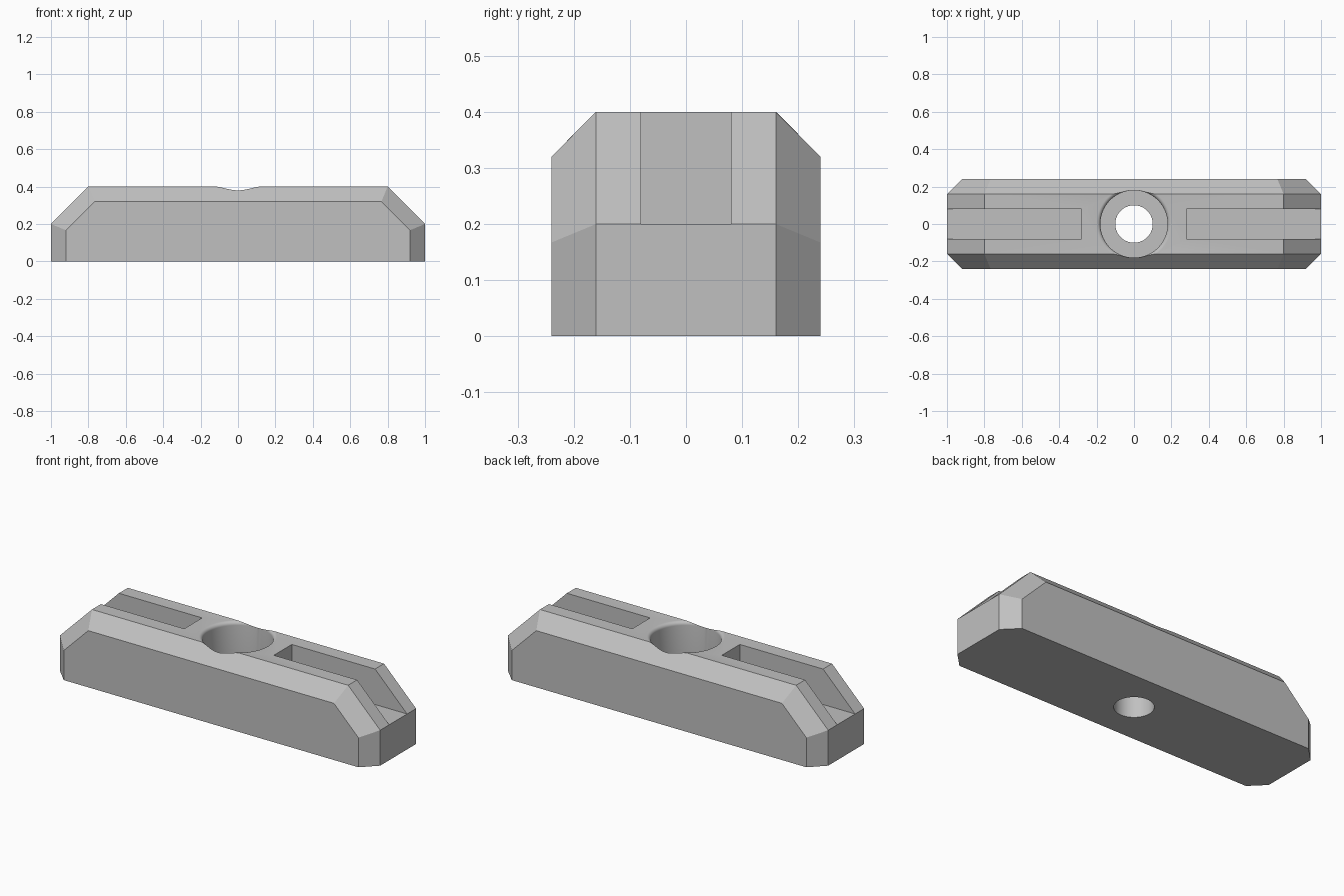
import bpy, bmesh
from math import sin, cos, pi, radians, sqrt

cube = bpy.data.objects.get("Cube")
if cube:
    bpy.data.objects.remove(cube, do_unlink=True)

grey = bpy.data.materials.new("light_grey")
grey.use_nodes = True
colour = (0.53, 0.53, 0.53, 1)
grey.diffuse_color = colour
grey.node_tree.nodes["Principled BSDF"].inputs["Base Color"].default_value = colour


def loft(name, rings, closed=False):
    """Skin equal rings of points; cap the ends unless the loft is closed."""
    bm = bmesh.new()
    loops = [[bm.verts.new(p) for p in ring] for ring in rings]
    n = len(loops[0])
    for a, b in zip(loops, loops[1:]):
        for i in range(n):
            j = (i + 1) % n
            bm.faces.new((a[i], a[j], b[j], b[i]))
    bm.faces.new(loops[0])
    bm.faces.new(loops[-1])
    bmesh.ops.recalc_face_normals(bm, faces=bm.faces)
    mesh = bpy.data.meshes.new(name)
    bm.to_mesh(mesh)
    bm.free()
    mesh.materials.append(grey)
    obj = bpy.data.objects.new(name, mesh)
    bpy.context.collection.objects.link(obj)
    return obj


def side_profile(y, inset):
    """Bar outline with sloped ends, inset on every edge but the base."""
    x, top = 1 - inset, 0.4 - inset
    slope = 1.2 - inset * sqrt(2)
    half = [(x, 0), (x, slope - x), (slope - top, top)]
    return [(px, y, z) for px, z in half] + [(-px, y, z) for px, z in reversed(half)]


# Bar body with chamfered sides
body = loft("clamp_bar", [side_profile(-0.24, 0.08), side_profile(-0.16, 0),
                          side_profile(0.16, 0), side_profile(0.24, 0.08)])


def ring(r, z, n=96):
    return [(r * cos(2 * pi * i / n), r * sin(2 * pi * i / n), z) for i in range(n)]


# Stepped bolt hole with a rounded rim
fillet = [(0.2 - 0.02 * cos(a), 0.38 + 0.02 * sin(a))
          for a in (pi / 2 * i / 6 for i in range(7))]
hole_profile = [(0.1, -0.1), (0.1, 0.2), (0.18, 0.2)] + fillet + [(0.2, 0.5)]
cutters = [loft("bolt_hole_cutter", [ring(r, z) for r, z in hole_profile])]

# Open slots at both ends
for side in (1, -1):
    cutters.append(loft("slot_cutter", [
        [(side * x, y, z) for y, z in ((-0.08, 0.2), (0.08, 0.2), (0.08, 0.5), (-0.08, 0.5))]
        for x in (0.28, 1.1)]))

bpy.ops.object.select_all(action='DESELECT')
bpy.context.view_layer.objects.active = body
body.select_set(True)
for cutter in cutters:
    cutter.hide_render = True
    mod = body.modifiers.new("cut", 'BOOLEAN')
    mod.operation = 'DIFFERENCE'
    mod.solver = 'EXACT'
    mod.object = cutter
    bpy.ops.object.modifier_apply(modifier=mod.name)
    bpy.data.objects.remove(cutter, do_unlink=True)

bpy.ops.object.shade_smooth_by_angle(angle=radians(30))
